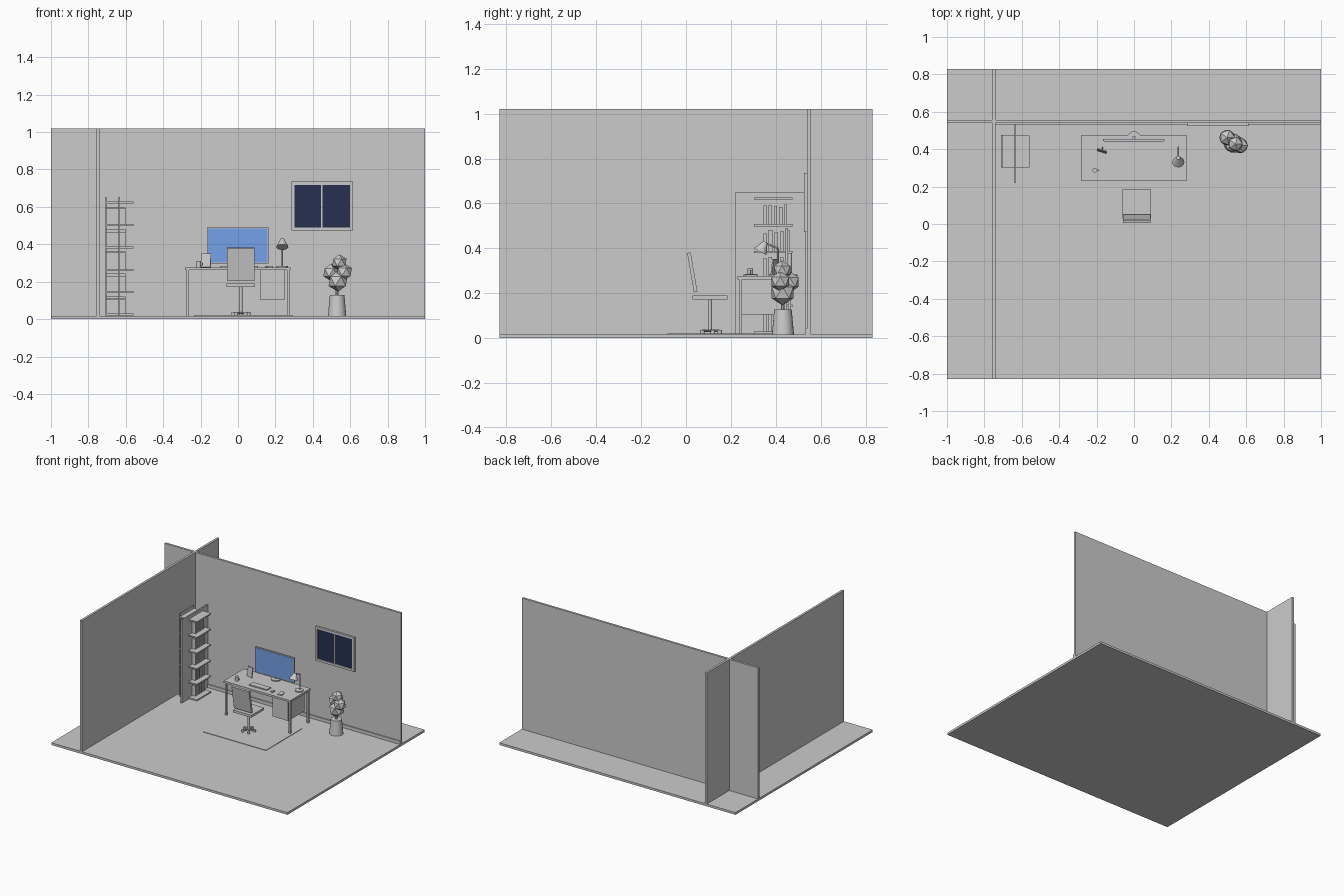
import bpy
import math
import random
from mathutils import Vector

random.seed(4)
cube = bpy.data.objects.get("Cube")
if cube:
    bpy.data.objects.remove(cube)


def material(name, rgb):
    m = bpy.data.materials.new(name)
    m.use_nodes = True
    m.diffuse_color = (*rgb, 1)
    m.node_tree.nodes["Principled BSDF"].inputs["Base Color"].default_value = (*rgb, 1)
    return m


GRAY = material("clay_gray", (0.6, 0.6, 0.6))
BLUE = material("screen_blue", (0.2, 0.4, 0.9))
NAVY = material("night_navy", (0.02, 0.03, 0.08))


def finish(name, mat, smooth=False):
    o = bpy.context.object
    o.name = name
    o.data.materials.append(mat)
    if smooth:
        bpy.ops.object.shade_smooth_by_angle()
    return o


def box(name, x, y, z, mat=GRAY, rot=(0, 0, 0)):
    """Box from three (low, high) ranges, turned about its own centre."""
    spans = (x, y, z)
    bpy.ops.mesh.primitive_cube_add(size=1, location=[(a + b) / 2 for a, b in spans], rotation=rot)
    o = finish(name, mat)
    o.scale = [b - a for a, b in spans]
    return o


def rod(name, start, end, r1, r2=None, sides=24):
    """Cylinder or cone frustum between two points."""
    a, b = Vector(start), Vector(end)
    bpy.ops.mesh.primitive_cone_add(vertices=sides, radius1=r1, radius2=r1 if r2 is None else r2,
                                    depth=(b - a).length, location=(a + b) / 2,
                                    rotation=(b - a).to_track_quat('Z', 'Y').to_euler())
    return finish(name, GRAY, True)


# Room shell
FLOOR = 0.017
box("floor", (-1, 1), (-0.83, 0.83), (0, FLOOR))
box("back_wall", (-1, 1), (0.54, 0.557), (FLOOR, 1.02))
box("side_wall", (-0.757, -0.74), (-0.83, 0.83), (FLOOR, 1.02))
box("baseboard", (-0.74, 1), (0.533, 0.54), (FLOOR, 0.042))
box("rug", (-0.235, 0.295), (-0.083, 0.35), (FLOOR, 0.021))

# Window
for side, x in (("right", (0.285, 0.303)), ("left", (0.598, 0.616))):
    box("window_frame_" + side, x, (0.525, 0.54), (0.473, 0.735))
for side, z in (("bottom", (0.473, 0.49)), ("top", (0.718, 0.735))):
    box("window_frame_" + side, (0.303, 0.598), (0.525, 0.54), z)
box("window_mullion", (0.444, 0.452), (0.527, 0.54), (0.49, 0.718))
for side, x in (("right", (0.303, 0.444)), ("left", (0.452, 0.598))):
    box("window_pane_" + side, x, (0.532, 0.539), (0.49, 0.718), NAVY)

# Desk
DESK = 0.277
box("desk_top", (-0.283, 0.282), (0.23, 0.475), (0.262, DESK))
for x in (-0.276, 0.262):
    for y in (0.236, 0.455):
        box("desk_leg", (x, x + 0.014), (y, y + 0.014), (FLOOR, 0.262))
box("desk_drawers", (0.118, 0.25), (0.25, 0.45), (0.105, 0.262))

# Monitor
rod("monitor_base", (0, 0.46, DESK), (0, 0.46, DESK + 0.007), 0.036)
rod("monitor_stem", (0, 0.463, DESK), (0, 0.463, 0.38), 0.009)
box("monitor_body", (-0.167, 0.163), (0.443, 0.455), (0.297, 0.49))
box("monitor_screen", (-0.161, 0.157), (0.441, 0.444), (0.303, 0.484), BLUE)

# Things on the desk
box("keyboard", (-0.095, 0.055), (0.27, 0.318), (DESK, DESK + 0.008))
box("mouse", (0.088, 0.108), (0.265, 0.295), (DESK, DESK + 0.008))
box("notebook", (0.15, 0.182), (0.26, 0.31), (DESK, DESK + 0.006), rot=(0, 0, 0.25))
rod("mug", (-0.21, 0.287, DESK), (-0.21, 0.287, 0.31), 0.012)
bpy.ops.mesh.primitive_torus_add(location=(-0.197, 0.287, 0.294), rotation=(math.pi / 2, 0, 0),
                                 major_radius=0.008, minor_radius=0.002,
                                 major_segments=16, minor_segments=6)
finish("mug_handle", GRAY, True)
box("photo_frame", (-0.197, -0.144), (0.388, 0.394), (DESK, 0.352), rot=(-0.12, 0, -0.3))
rod("photo_frame_prop", (-0.168, 0.41, DESK), (-0.17, 0.393, 0.325), 0.003, sides=8)

# Desk lamp
LX = 0.237
rod("lamp_base", (LX, 0.4, DESK), (LX, 0.4, DESK + 0.007), 0.03)
rod("lamp_stem", (LX, 0.41, DESK), (LX, 0.41, 0.4), 0.004, sides=12)
rod("lamp_arm", (LX, 0.41, 0.4), (LX, 0.358, 0.422), 0.004, sides=12)
rod("lamp_shade", (LX, 0.331, 0.385), (LX, 0.354, 0.428), 0.032, 0.01)

# Office chair
CX, CY = 0.015, 0.107
box("chair_seat", (CX - 0.077, CX + 0.077), (0.03, 0.184), (0.172, 0.19))
box("chair_back", (CX - 0.074, CX + 0.074), (0.02, 0.036), (0.204, 0.382), rot=(0.17, 0, 0))
rod("chair_stem", (CX, CY, 0.03), (CX, CY, 0.172), 0.009)
for i in range(5):
    a = math.tau * i / 5 + math.pi / 2
    tip = Vector((CX + 0.043 * math.cos(a), CY + 0.043 * math.sin(a), 0.033))
    rod("chair_foot", (CX, CY, 0.033), tip, 0.005, sides=8)
    rod("chair_caster", (tip.x, tip.y, 0.021), (tip.x, tip.y, 0.037), 0.01, sides=12)

# Bookcase: upright panels, through shelves, and rows of books
box("bookcase_back", (-0.712, -0.704), (0.305, 0.475), (FLOOR, 0.652))
box("bookcase_panel", (-0.64, -0.63), (0.22, 0.535), (FLOOR, 0.652))
for level in range(6):
    top = 0.03 + 0.1195 * level
    box("bookcase_shelf", (-0.71, -0.56), (0.303, 0.474), (top - 0.01, top))
    if level < 5:
        y = 0.345
        while y < 0.455:
            width = random.uniform(0.011, 0.018)
            box("book", (-0.702, -0.602), (y, y + width),
                (top, top + random.uniform(0.075, 0.096)))
            y += width + 0.009

# Potted plant with faceted foliage
PX, PY = 0.53, 0.432
rod("plant_pot", (PX, PY, FLOOR), (PX, PY, 0.128), 0.049, 0.039)
rod("plant_stem", (PX, PY, 0.128), (PX, PY, 0.2), 0.008, sides=8)
for x, y, z, r in ((0.535, 0.43, 0.203, 0.057), (0.498, 0.462, 0.25, 0.047),
                   (0.568, 0.42, 0.252, 0.046), (0.542, 0.428, 0.303, 0.043)):
    bpy.ops.mesh.primitive_ico_sphere_add(subdivisions=1, radius=r, location=(x, y, z))
    finish("plant_leaves", GRAY)
